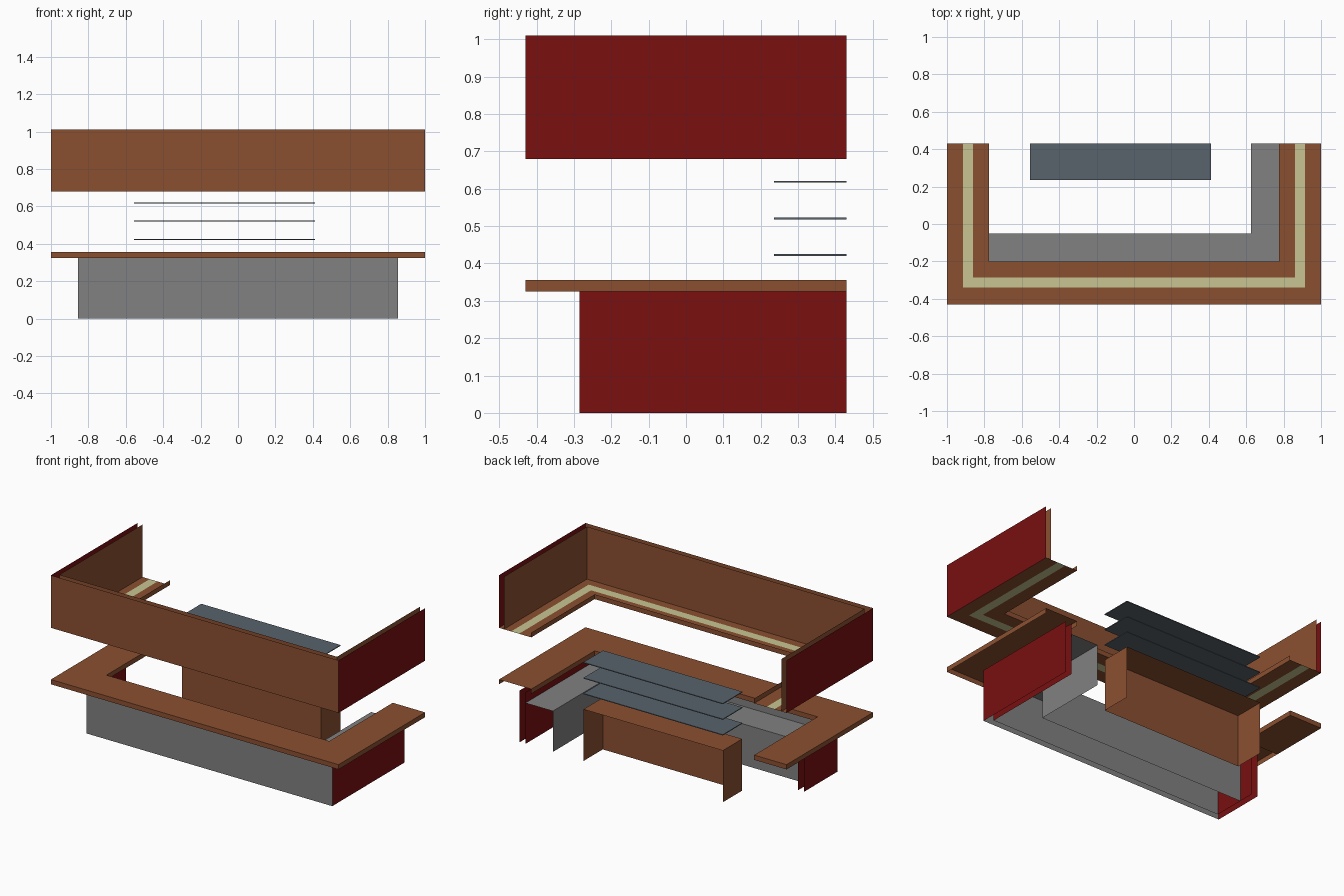
import bpy

if "Cube" in bpy.data.objects:
    bpy.data.objects.remove(bpy.data.objects["Cube"])

BACK = 0.43


def material(name, rgb):
    m = bpy.data.materials.new(name)
    m.diffuse_color = (*rgb, 1)
    m.use_nodes = True
    m.node_tree.nodes["Principled BSDF"].inputs["Base Color"].default_value = m.diffuse_color
    return m


WOOD = material("wood", (0.26, 0.08, 0.03))
RED = material("red_panel", (0.195, 0.005, 0.005))
LIGHT = material("light_strip", (0.58, 0.56, 0.29))
STEEL = material("shelf_blue_grey", (0.10, 0.125, 0.15))


def make(name, verts, faces, mats=()):
    """mats: one material for all faces, or one per face."""
    mesh = bpy.data.meshes.new(name)
    mesh.from_pydata(verts, [], faces)
    used = list(dict.fromkeys(mats))
    for m in used:
        mesh.materials.append(m)
    if len(mats) > 1:
        for p in mesh.polygons:
            p.material_index = used.index(mats[p.index % len(mats)])
    obj = bpy.data.objects.new(name, mesh)
    bpy.context.collection.objects.link(obj)
    return obj


def loft(name, rows, mats=()):
    """Sheet stretched across rows, each row a (plan path, height) pair."""
    n = len(rows[0][0])
    verts = [(x, y, z) for path, z in rows for x, y in path]
    faces = [(r * n + i, r * n + i + 1, (r + 1) * n + i + 1, (r + 1) * n + i)
             for r in range(len(rows) - 1) for i in range(n - 1)]
    return make(name, verts, faces, mats)


def box(name, x0, x1, y0, y1, z0, z1, mat):
    verts = [(x, y, z) for x in (x0, x1) for y in (y0, y1) for z in (z0, z1)]
    faces = [(0, 1, 3, 2), (4, 6, 7, 5), (0, 4, 5, 1),
             (2, 3, 7, 6), (0, 2, 6, 4), (1, 5, 7, 3)]
    return make(name, verts, faces, [mat])


def u_path(x, y, left_end=BACK):
    """U in plan: left arm, front, right arm."""
    return [(-x, left_end), (-x, y), (x, y), (x, BACK)]


# Canopy fascia: outer and inner skins with an open gap between
outer, skin = u_path(1, -0.43), u_path(0.965, -0.395)
loft("canopy_outer_fascia", [(outer, 0.68), (outer, 1.01)], [RED, WOOD, RED])
loft("canopy_inner_fascia", [(skin, 1.01), (skin, 0.68)], [WOOD])

# Canopy ledge: three concentric bands and a small lip
rings = [u_path(1, -0.43), u_path(0.915, -0.34),
         u_path(0.86, -0.285), u_path(0.775, -0.2)]
for name, a, b, mat in (("canopy_ledge_outer", 0, 1, WOOD),
                        ("canopy_light_strip", 1, 2, LIGHT),
                        ("canopy_ledge_inner", 2, 3, WOOD)):
    loft(name, [(rings[a], 0.68), (rings[b], 0.68)], [mat])
loft("canopy_lip", [(rings[3], 0.71), (rings[3], 0.68)], [WOOD])

# Bar top with a lift-up flap at the rear of the left arm
HATCH = 0.05
top_out, top_in = u_path(1, -0.43, HATCH), u_path(0.775, -0.2, HATCH)
loft("bar_top", [(top_out, 0.325), (top_out, 0.355),
                 (top_in, 0.355), (top_in, 0.325)], [WOOD])
box("bar_flap", -1, -0.775, HATCH, BACK, 0.325, 0.355, WOOD)

# Bar base: outer and inner skins, red sides and grey front
GREY = material("grey", (0.22, 0.22, 0.22))
base_out, base_in = u_path(0.855, -0.285, HATCH), u_path(0.815, -0.245, HATCH)
loft("base_outer_panels", [(base_out, 0), (base_out, 0.325)], [RED, GREY, RED])
loft("base_inner_panels", [(base_in, 0.325), (base_in, 0)], [RED, GREY, RED])

# Work counter inside the bar, L-shaped in plan
work_out = [(-0.815, -0.245), (0.815, -0.245), (0.815, BACK)]
work_in = [(-0.815, -0.05), (0.625, -0.05), (0.625, BACK)]
loft("work_counter", [(work_out, 0.257), (work_in, 0.257), (work_in, 0)], [GREY])

# Back cabinet, open at the rear and underneath
cab_front = [(-0.557, BACK), (-0.557, 0.238), (0.412, 0.238), (0.412, BACK)]
loft("back_cabinet_panels", [(cab_front, 0), (cab_front, 0.325)], [WOOD])
loft("back_cabinet_top", [([(-0.557, 0.238), (0.412, 0.238)], 0.325),
                          ([(-0.557, BACK), (0.412, BACK)], 0.325)], [WOOD])

# Shelves above the cabinet
for i in range(3):
    z = 0.42 + i * 0.098
    box(f"shelf_{i + 1}", -0.557, 0.412, 0.236, BACK, z, z + 0.005, STEEL)
